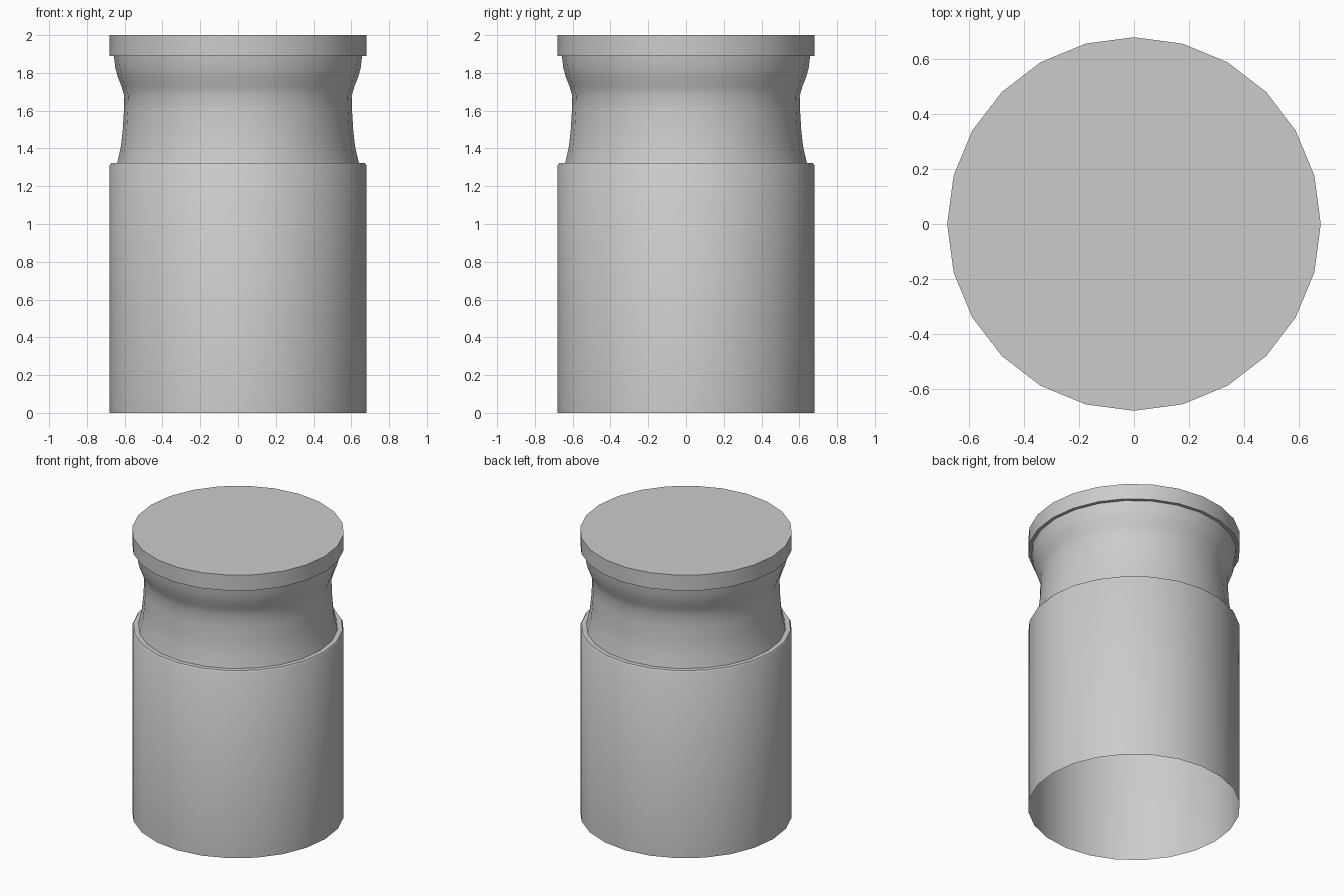
import bpy, bmesh, math

if "Cube" in bpy.data.objects:
    bpy.data.objects.remove(bpy.data.objects["Cube"])

SIDES = 24


def lathe(name, profile, cap_top=False):
    """Revolve (radius, z) points around z."""
    bm = bmesh.new()
    rings = []
    for r, z in profile:
        rings.append([bm.verts.new((r * math.cos(2 * math.pi * i / SIDES),
                                    r * math.sin(2 * math.pi * i / SIDES), z))
                      for i in range(SIDES)])
    for a, b in zip(rings, rings[1:]):
        for i in range(SIDES):
            j = (i + 1) % SIDES
            bm.faces.new((a[i], a[j], b[j], b[i]))
    if cap_top:
        bm.faces.new(rings[-1])
    mesh = bpy.data.meshes.new(name)
    bm.to_mesh(mesh)
    bm.free()
    obj = bpy.data.objects.new(name, mesh)
    bpy.context.collection.objects.link(obj)
    bpy.ops.object.select_all(action='DESELECT')
    obj.select_set(True)
    bpy.context.view_layer.objects.active = obj
    bpy.ops.object.shade_smooth_by_angle(angle=math.radians(35))
    return obj


# Straight body, open underneath, with a narrow ledge at the shoulder
lathe("body", [(0.68, 0), (0.68, 1.31), (0.672, 1.322), (0.64, 1.322)])

# Waisted neck flaring out to the lid
lathe("neck", [(0.64, 1.322), (0.62, 1.41), (0.61, 1.50), (0.604, 1.60),
               (0.602, 1.68), (0.617, 1.73), (0.637, 1.78),
               (0.65, 1.83), (0.657, 1.89)])

# Flat disc lid with a small overhang
lathe("lid", [(0.657, 1.89), (0.68, 1.89), (0.68, 2.0)], cap_top=True)
